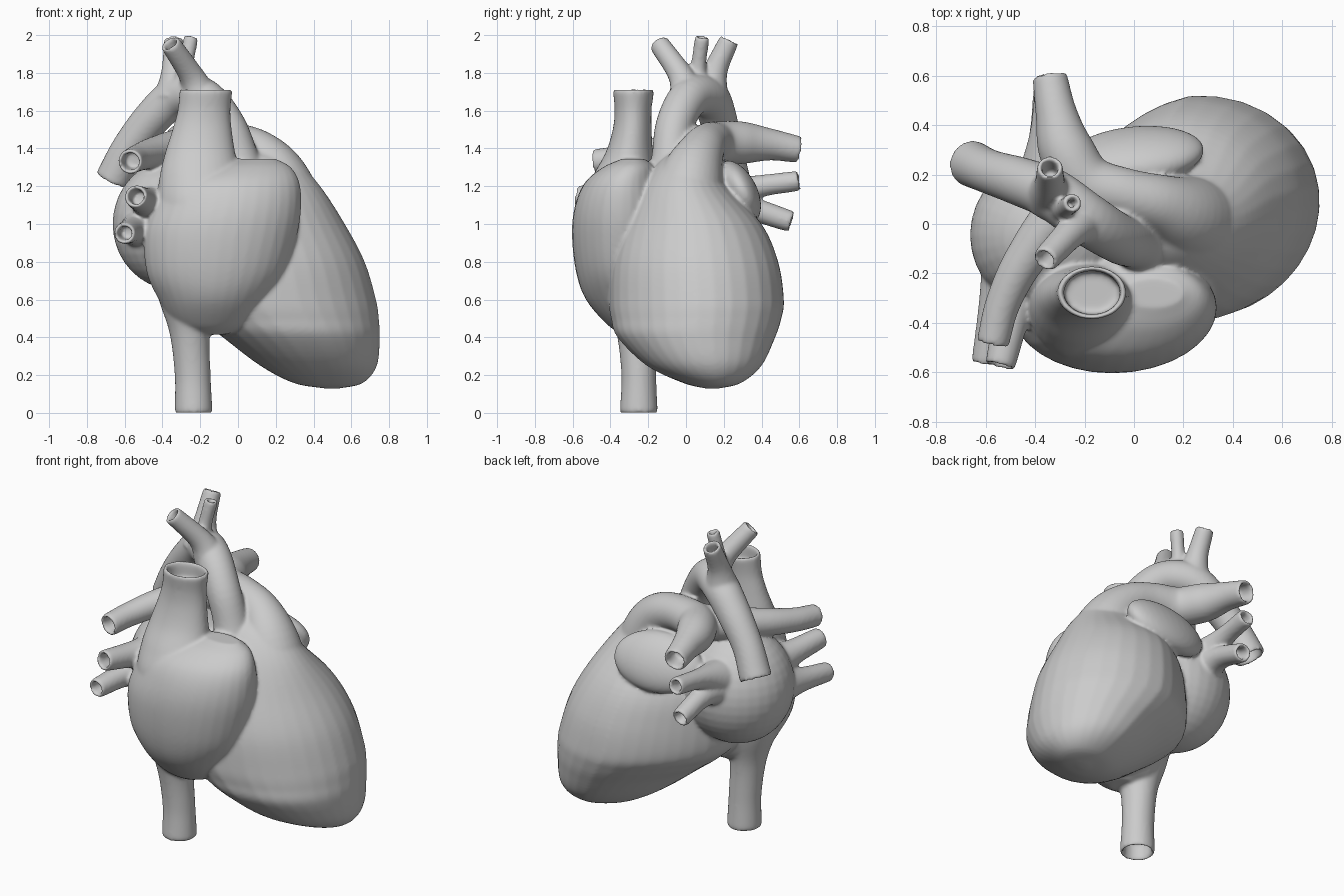
import bpy, bmesh, math
from mathutils import Vector, Euler

if "Cube" in bpy.data.objects:
    bpy.data.objects.remove(bpy.data.objects["Cube"])

SIDES = 32
parts = []


def spline(rows, steps=6):
    """Catmull-Rom interpolation of tuples of numbers."""
    pts = [Vector(r) for r in rows]
    pts = [pts[0] * 2 - pts[1]] + pts + [pts[-1] * 2 - pts[-2]]
    out = []
    for i in range(1, len(pts) - 2):
        a, b, c, d = pts[i - 1:i + 3]
        for k in range(steps):
            t = k / steps
            out.append(0.5 * (2 * b + (c - a) * t + (2 * a - 5 * b + 4 * c - d) * t * t
                              + (3 * b - a - 3 * c + d) * t ** 3))
    return out + [pts[-2]]


def finish(name, bm):
    me = bpy.data.meshes.new(name)
    bm.to_mesh(me)
    bm.free()
    ob = bpy.data.objects.new(name, me)
    bpy.context.collection.objects.link(ob)
    parts.append(ob)
    return ob


def skin(name, rings):
    """Bridge a list of rings (lists of points) and cap both ends."""
    bm = bmesh.new()
    loops = [[bm.verts.new(p) for p in ring] for ring in rings]
    for a, b in zip(loops, loops[1:]):
        for i in range(SIDES):
            j = (i + 1) % SIDES
            bm.faces.new((a[i], a[j], b[j], b[i]))
    for loop in (loops[0], loops[-1]):
        mid = bm.verts.new(sum((v.co for v in loop), Vector()) / SIDES)
        for i in range(SIDES):
            bm.faces.new((loop[i], loop[(i + 1) % SIDES], mid))
    bmesh.ops.recalc_face_normals(bm, faces=bm.faces)
    return finish(name, bm)


def hollow(rings, out):
    """Rounded lip and recessed bore on the last ring."""
    ring = rings[-1]
    c = sum(ring, Vector()) / SIDES
    r = min((p - c).length for p in ring)
    for inset, depth in ((0.003, 0.012), (0.016, 0.012), (0.02, -0.01), (0.021, -0.09)):
        rings.append([c + (p - c) * (1 - inset / r) + out * depth for p in ring])


def loft(name, rows, open_end=False, skew=(0, 0)):
    """Stack of level ellipses: z, cx, cy, rx, ry; skew leans the +x / -x halves."""
    rings = []
    for z, cx, cy, rx, ry in spline(rows):
        rx, ry = max(rx, 0.004), max(ry, 0.004)
        ring = []
        for i in range(SIDES):
            a = math.tau * i / SIDES
            s = 1 + skew[math.cos(a) < 0] * math.sin(2 * a)
            ring.append(Vector((cx + rx * s * math.cos(a), cy + ry * s * math.sin(a), z)))
        rings.append(ring)
    if open_end:
        hollow(rings, Vector((0, 0, 1 if rows[-1][0] > rows[0][0] else -1)))
    return skin(name, rings)


def tube(name, rows):
    """Vessel along a path of x, y, z, radius with an open far end."""
    pts = spline(rows)
    pos = [Vector(p[:3]) for p in pts]
    rings, u = [], None
    for i, p in enumerate(pos):
        d = (pos[min(i + 1, len(pos) - 1)] - pos[max(i - 1, 0)]).normalized()
        u = d.orthogonal() if u is None else u - d * u.dot(d)
        u.normalize()
        v = d.cross(u)
        rings.append([p + (u * math.cos(a) + v * math.sin(a)) * pts[i][3]
                      for a in (math.tau * k / SIDES for k in range(SIDES))])
    hollow(rings, d)
    return skin(name, rings)


def blob(name, loc, size, rot=(0, 0, 0)):
    bm = bmesh.new()
    bmesh.ops.create_uvsphere(bm, u_segments=32, v_segments=20, radius=1)
    m = Euler(rot).to_matrix()
    for v in bm.verts:
        v.co = m @ Vector([a * b for a, b in zip(v.co, size)]) + Vector(loc)
    return finish(name, bm)


# main muscular body with the tip low on the right
loft("ventricles", [
    (.128, .50, .14, .03, .03), (.158, .48, .14, .18, .15), (.25, .43, .10, .305, .30),
    (.40, .34, .06, .41, .412), (.50, .275, .06, .47, .445), (.60, .225, .06, .505, .458),
    (.80, .19, .05, .48, .438), (1.0, .15, .035, .415, .365), (1.2, .14, -.01, .295, .225),
    (1.33, .12, .0, .19, .14), (1.40, .1, .02, .06, .06)], skew=(.04, .12))

# right chamber with its ear-shaped shoulder
loft("right_atrium", [
    (.415, -.14, -.27, .08, .07), (.47, -.14, -.27, .20, .15), (.60, -.13, -.30, .29, .23),
    (.75, -.115, -.33, .37, .253), (.95, -.09, -.34, .405, .264), (1.1, -.055, -.34, .39, .247),
    (1.22, -.03, -.33, .355, .205), (1.30, .03, -.30, .25, .14), (1.345, .08, -.28, .12, .06)])
loft("upper_vena_cava", [
    (.9, -.19, -.34, .24, .2), (1.1, -.19, -.34, .24, .215), (1.25, -.2, -.325, .215, .17),
    (1.38, -.2, -.30, .185, .125), (1.5, -.19, -.285, .157, .103), (1.6, -.18, -.28, .14, .098),
    (1.7, -.17, -.278, .14, .108)], True)
loft("lower_vena_cava", [
    (.80, -.25, -.27, .22, .2), (.60, -.26, -.265, .16, .155), (.42, -.255, -.26, .107, .107),
    (.2, -.24, -.25, .095, .092), (.012, -.235, -.25, .1, .1)], True)

# left chamber and its ear
blob("left_atrium", (-.33, -.045, 1.0), (.334, .325, .35))
blob("left_auricle", (.0, .275, 1.17), (.285, .098, .18), (math.radians(27), 0, math.radians(6)))

# main artery: ascending, arch and descending
tube("aorta", [
    (.08, -.13, 1.0, .16), (.02, -.085, 1.3, .107), (-.06, -.06, 1.52, .101),
    (-.19, .02, 1.67, .106), (-.33, .12, 1.67, .105), (-.455, .17, 1.56, .099),
    (-.58, .21, 1.4, .09), (-.66, .245, 1.24, .094)])
for name, rows in {
    "arch_branch_front": [(-.2, .01, 1.67, .1), (-.25, -.03, 1.79, .066), (-.355, -.14, 1.95, .054)],
    "arch_branch_middle": [(-.29, .07, 1.68, .08), (-.28, .065, 1.82, .043), (-.25, .085, 1.98, .039)],
    "arch_branch_back": [(-.34, .12, 1.66, .11), (-.34, .155, 1.81, .066), (-.34, .225, 1.965, .053)],
}.items():
    tube(name, rows)

# lung artery trunk with left and right arms
tube("pulmonary_trunk_left", [
    (.28, -.02, 1.0, .22), (.2, .03, 1.25, .168), (.1, .08, 1.38, .122), (-.04, .12, 1.43, .107),
    (-.19, .17, 1.43, .113), (-.275, .3, 1.43, .112), (-.315, .45, 1.42, .084),
    (-.34, .59, 1.395, .071)])
tube("pulmonary_artery_right", [
    (-.08, .15, 1.42, .1), (-.28, .06, 1.41, .1), (-.44, -.14, 1.38, .083),
    (-.53, -.32, 1.35, .071), (-.57, -.475, 1.33, .066)])

# lung veins entering the left chamber
for name, rows in {
    "vein_right_upper": [(-.40, -.1, 1.06, .18), (-.48, -.32, 1.11, .085), (-.54, -.565, 1.145, .061)],
    "vein_right_lower": [(-.45, -.1, .98, .18), (-.55, -.32, .97, .08), (-.6, -.555, .95, .057)],
    "vein_left_upper": [(-.36, .1, 1.1, .15), (-.36, .35, 1.19, .066), (-.345, .59, 1.228, .053)],
    "vein_left_lower": [(-.37, .08, 1.06, .15), (-.36, .32, 1.08, .072), (-.35, .55, 1.015, .056)],
}.items():
    tube(name, rows)

# fuse everything into one skin with softened joints
for ob in parts:
    ob.select_set(True)
heart = parts[0]
bpy.context.view_layer.objects.active = heart
bpy.ops.object.join()
heart.name = "heart"
remesh = heart.modifiers.new("fuse", 'REMESH')
remesh.mode = 'VOXEL'
remesh.voxel_size = 0.0105
remesh.use_smooth_shade = True
soft = heart.modifiers.new("soften", 'SMOOTH')
soft.factor = 0.5
soft.iterations = 7
